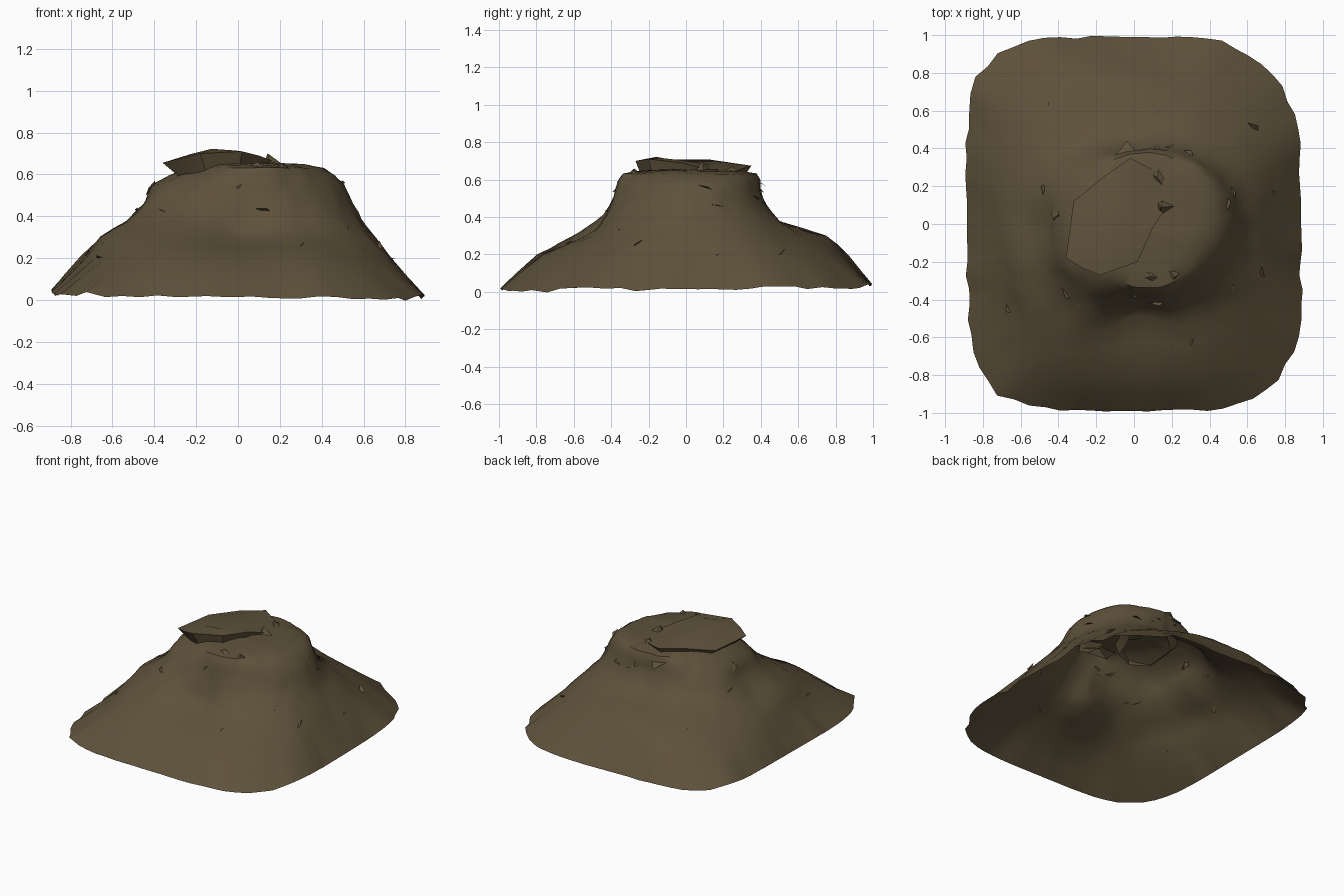
import bpy, math, random
from mathutils import Vector, noise

if "Cube" in bpy.data.objects:
    bpy.data.objects.remove(bpy.data.objects["Cube"], do_unlink=True)
random.seed(4)

earth = bpy.data.materials.new("earth_brown")
earth.use_nodes = True
COLOR = (0.112, 0.083, 0.043, 1)
earth.diffuse_color = COLOR
earth.node_tree.nodes["Principled BSDF"].inputs["Base Color"].default_value = COLOR


def make(name, verts, faces, angle):
    mesh = bpy.data.meshes.new(name)
    mesh.from_pydata(verts, [], faces)
    mesh.materials.append(earth)
    obj = bpy.data.objects.new(name, mesh)
    bpy.context.collection.objects.link(obj)
    bpy.ops.object.select_all(action='DESELECT')
    bpy.context.view_layer.objects.active = obj
    obj.select_set(True)
    bpy.ops.object.shade_smooth_by_angle(angle=math.radians(angle))
    return obj


def spline(a, b, c, d, t):
    return b + t * (c - a) / 2 + t * t * (a - 2.5 * b + 2 * c - d / 2) + t ** 3 * (1.5 * (b - c) + (d - a) / 2)


# Hill contours: radius in twelve compass directions (from +x) at each height
LEVELS = [0.2, 0.3, 0.38, 0.46, 0.55, 0.63]
RADII = [
    [.73, .80, .84, .84, .94, .85, .74, .79, .87, .77, .83, .80],
    [.65, .69, .68, .74, .79, .70, .65, .70, .69, .49, .61, .68],
    [.59, .60, .56, .49, .54, .56, .53, .57, .55, .43, .50, .58],
    [.55, .54, .48, .42, .45, .48, .45, .48, .46, .40, .45, .51],
    [.50, .50, .44, .39, .40, .41, .41, .41, .38, .37, .41, .46],
    [.40, .44, .40, .37, .34, .28, .25, .25, .28, .33, .36, .37],
]
SEGMENTS = 84


def contour(row, angle):
    u = angle / math.tau * 12
    i = int(u)
    return spline(*(row[(i + k) % 12] for k in (-1, 0, 1, 2)), u - i)


def rim(angle):
    # Rounded rectangle with a different roundness at each corner
    c, s = math.cos(angle), math.sin(angle)
    power = (3.5 if s > 0 else 4.3) if c > 0 else (5 if s > 0 else 4.6)
    return (abs(c / 0.885) ** power + abs(s / 0.99) ** power) ** (-1 / power)


def ring_points(angle):
    corner = abs(math.sin(2 * angle))
    jag = random.uniform(-1, 1) * corner
    low = 0.025 - 0.01 * math.cos(angle) + 0.01 * math.sin(angle)
    pts = [(rim(angle) + 0.018 * jag, low + 0.015 * jag)]
    pts += [(contour(row, angle), z) for row, z in zip(RADII, LEVELS)]
    pts += [(pts[-1][0] * 0.6, 0.65), (pts[-1][0] * 0.25, 0.655)]
    out = []
    for i in range(len(pts) - 1):
        quad = [pts[max(i - 1, 0)], pts[i], pts[i + 1], pts[min(i + 2, len(pts) - 1)]]
        for t in (0, 0.5):
            out.append([spline(*(p[k] for p in quad), t) for k in (0, 1)])
    return out + [pts[-1]]


def hill_point(angle, r, z):
    p = Vector((r * math.cos(angle), r * math.sin(angle), z))
    fade = min(1, max(0, (z - 0.05) * 4))
    n = noise.noise_vector(p * 6)
    fine = noise.noise_vector(p * 14)
    return p + fade * (0.008 * n + 0.01 * fine) * Vector((1, 1, 0.6))


# Open-bottomed hill shell; the summit slab closes its top
verts, faces = [], []
for s in range(SEGMENTS):
    a = math.tau * s / SEGMENTS
    column = ring_points(a)
    rows = len(column)
    verts += [hill_point(a, r, z) for r, z in column]
for s in range(SEGMENTS):
    a, b = s * rows, (s + 1) % SEGMENTS * rows
    faces += [(a + k, b + k, b + k + 1, a + k + 1) for k in range(rows - 1)]
hill_verts = verts
make("hill", verts, faces, 40)

# Summit slab: overhangs towards -x and sinks into the hill at the back
EDGE = [(-.36, -.18), (-.27, -.235), (-.18, -.27), (.02, -.2), (.1, -.02), (.18, .1), (.13, .27),
        (-.02, .35), (-.16, .25), (-.32, .12)]


def slab_height(x, y):
    side = 0.655 + 0.25 * (x + 0.36) if x < -.06 else 0.715 - 0.25 * x
    return side - 0.13 * max(0, y)


n = len(EDGE)
cx, cy = -.06, -.02
verts = [(x, y, slab_height(x, y)) for x, y in EDGE]
verts += [(cx + (x - cx) * .55, cy + (y - cy) * .55, slab_height(x * .55, y * .55) + .002) for x, y in EDGE]
verts += [(cx + (x - cx) * .66, cy + (y - cy) * .8, 0.57) for x, y in EDGE]
faces = [tuple(range(n, 2 * n))]
for i in range(n):
    j = (i + 1) % n
    faces += [(i, j, j + n, i + n), (i, i + 2 * n, j + 2 * n, j)]
make("summit_slab", verts, faces, 30)


# Broken rocks: irregular low pyramids with a pointed top
def rock(name, x, y, z, size, height):
    base = []
    for k in range(5):
        a = math.tau * k / 5 + random.uniform(-.3, .3)
        r = size * random.uniform(.7, 1.2)
        base.append((x + r * math.cos(a), y + r * math.sin(a), z + random.uniform(-.02, .02)))
    tip = (x + size * random.uniform(-.4, .4), y + size * random.uniform(-.4, .4), z + height)
    make(name, base + [tip], [(k, (k + 1) % 5, 5) for k in range(5)], 20)


for i, (x, y, z, size, height) in enumerate([
        (.15, .1, .63, .07, .07), (.07, -.27, .61, .1, .05), (.19, -.25, .6, .1, .05),
        (.13, .24, .62, .07, .05), (.31, -.08, .6, .09, .04), (-.41, .05, .52, .04, .05)]):
    rock(f"rock_{i + 1}", x, y, z, size, height)

# Thin stone flakes lifting off the slope
verts, faces = [], []
slope = [v for v in hill_verts if 0.17 < v.z < 0.58]
for v in random.sample(slope, 22):
    out = Vector((v.x, v.y, 0)).normalized()
    side = Vector((-out.y, out.x, random.uniform(-.8, .8)))
    w = random.uniform(.02, .05)
    k = len(verts)
    verts += [v - side * w - out * .01, v + side * w - out * .01,
              v + out * random.uniform(.01, .025) + Vector((0, 0, random.uniform(-.03, .02)))]
    faces.append((k, k + 1, k + 2))
make("stone_flakes", verts, faces, 20)

# Two pointed splinters at the back of the summit
verts = [(-.1, .36, .6), (.02, .37, .6), (-.04, .44, .56), (.1, .38, .55), (.17, .35, .6), (.12, .42, .53)]
make("back_splinters", verts, [(0, 1, 2), (3, 4, 5)], 20)
